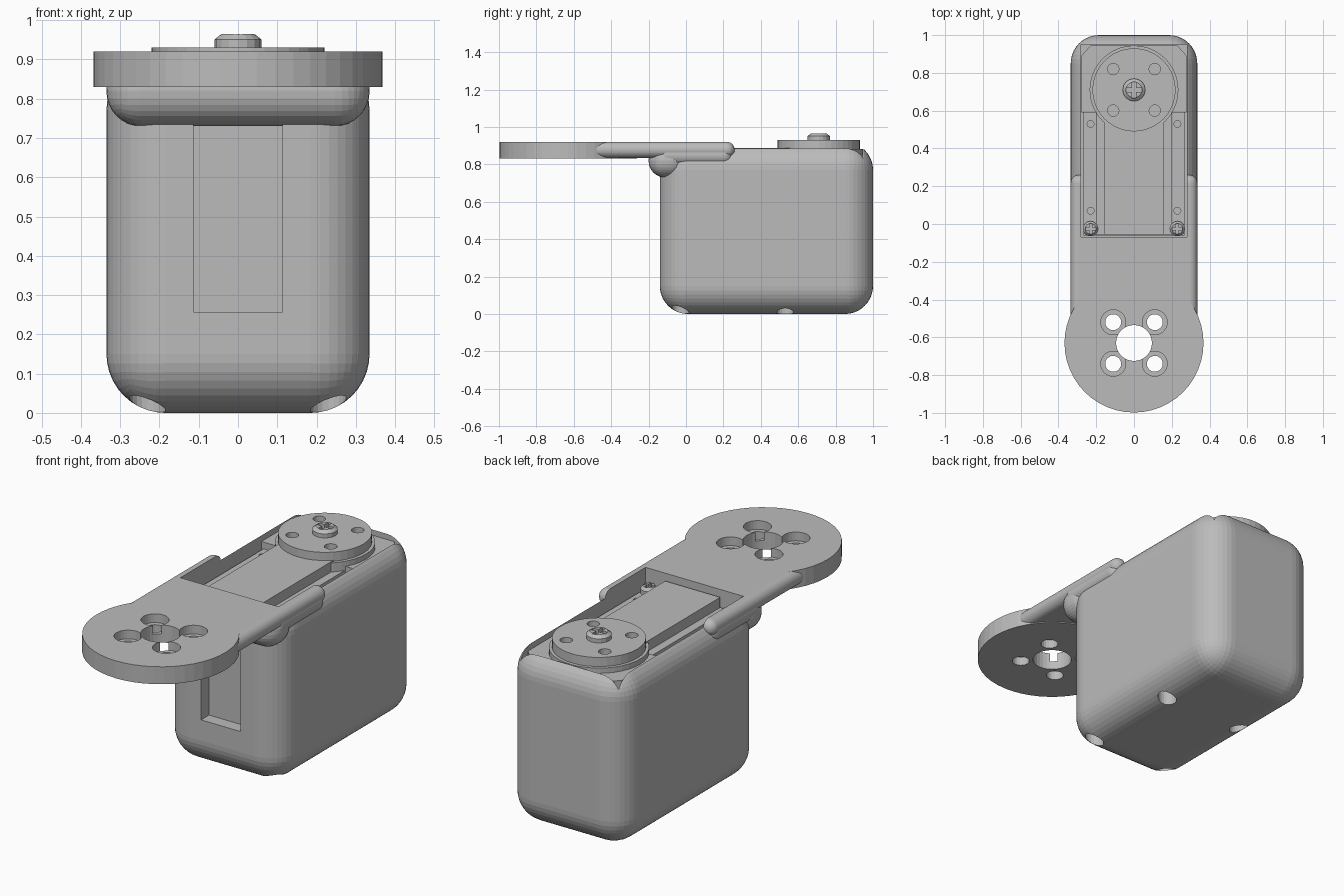
import bpy, bmesh, math
from mathutils import Matrix, Vector

cube = bpy.data.objects.get("Cube")
if cube:
    bpy.data.objects.remove(cube, do_unlink=True)

grey = bpy.data.materials.new("plain grey")
grey.use_nodes = True
COLOUR = (0.5, 0.5, 0.5, 1)
grey.diffuse_color = COLOUR
grey.node_tree.nodes["Principled BSDF"].inputs["Base Color"].default_value = COLOUR


def finish(name, bm):
    bmesh.ops.recalc_face_normals(bm, faces=bm.faces)
    mesh = bpy.data.meshes.new(name)
    bm.to_mesh(mesh)
    bm.free()
    mesh.materials.append(grey)
    ob = bpy.data.objects.new(name, mesh)
    bpy.context.collection.objects.link(ob)
    return ob


def box(name, x, y, z, radius=0, segments=10):
    """Box between (min, max) pairs, with all edges rounded if radius is set."""
    bm = bmesh.new()
    bmesh.ops.create_cube(bm, size=1)
    for v in bm.verts:
        v.co = Vector([(a + b) / 2 + c * (b - a) for c, (a, b) in zip(v.co, (x, y, z))])
    if radius:
        bmesh.ops.bevel(bm, geom=bm.edges[:], offset=radius, segments=segments,
                        profile=0.5, affect='EDGES', clamp_overlap=True)
    return finish(name, bm)


def cylinder(name, x, y, z, r, sides=32, top=None):
    bm = bmesh.new()
    bmesh.ops.create_cone(bm, cap_ends=True, segments=sides, radius1=r,
                          radius2=r if top is None else top, depth=z[1] - z[0],
                          matrix=Matrix.Translation((x, y, (z[0] + z[1]) / 2)))
    return finish(name, bm)


def prism(name, points, z):
    bm = bmesh.new()
    face = bm.faces.new([bm.verts.new((px, py, z[0])) for px, py in points])
    new = bmesh.ops.extrude_face_region(bm, geom=[face])["geom"]
    bmesh.ops.translate(bm, vec=(0, 0, z[1] - z[0]),
                        verts=[v for v in new if isinstance(v, bmesh.types.BMVert)])
    return finish(name, bm)


def combine(target, others, operation='DIFFERENCE'):
    """Apply booleans to target and remove the helper objects."""
    for other in others:
        other.hide_render = True
        mod = target.modifiers.new("cut", 'BOOLEAN')
        mod.operation, mod.object, mod.solver = operation, other, 'EXACT'
    bpy.context.view_layer.update()
    deps = bpy.context.evaluated_depsgraph_get()
    mesh = bpy.data.meshes.new_from_object(target.evaluated_get(deps))
    target.modifiers.clear()
    target.data = mesh
    for other in others:
        bpy.data.objects.remove(other, do_unlink=True)


def cavity():
    return box("cavity_cutter", (-0.28, 0.28), (-0.07, 0.95), (0.68, 1.2))


def four(name, cx, cy, dx, dy, z, r, sides=20):
    return [cylinder(name, cx + i * dx, cy + j * dy, z, r, sides)
            for i in (-1, 1) for j in (-1, 1)]


# Rounded housing with cavity, front window and screw holes underneath
housing = box("housing", (-0.335, 0.335), (-0.14, 1.0), (0, 0.92), 0.15)
window = box("window_cutter", (-0.113, 0.113), (-0.3, -0.075), (0.257, 0.735))
combine(housing, [cavity(), window] + four("screw_hole", 0, 0.25, 0.23, 0.28, (-0.1, 0.25), 0.046))

# Mounting arm: disc blended into a rounded plate with two side prongs
CY = -0.63
arm = cylinder("mounting_arm", 0, CY, (0.83, 0.92), 0.368, 48)
plate = box("plate", (-0.335, 0.335), (-0.56, 0.26), (0.835, 0.92), 0.042, 8)
combine(arm, [plate], 'UNION')
combine(arm, [cavity(), cylinder("hub_hole", 0, CY, (0.7, 1), 0.095)]
        + four("bolt_hole", 0, CY, 0.11, 0.11, (0.7, 1), 0.042)
        + four("counterbore", 0, CY, 0.11, 0.11, (0.875, 1), 0.066, 28))

# Rounded support between the arm and the housing
support = box("arm_support", (-0.335, 0.335), (-0.2, 0.0), (0.73, 0.91), 0.088, 8)
wedge = box("wedge", (-0.335, 0.335), (-0.15, 0.25), (0.795, 0.9), 0.05, 8)
combine(support, [wedge], 'UNION')
combine(support, [cavity()])

# Motor flange with mounting holes
flange = box("motor_flange", (-0.268, 0.268), (-0.06, 0.6), (0.6, 0.82))
combine(flange, four("flange_hole", 0, 0.3, 0.23, 0.23, (0.77, 0.9), 0.018, 16))

# Raised motor block with a lower stepped base
box("motor_step", (-0.2, 0.2), (-0.055, 0.6), (0.7, 0.835))
box("motor_block", (-0.157, 0.157), (-0.055, 0.6), (0.7, 0.888))

# Gearbox end with clipped rear corners, and the round boss
prism("gearbox", [(-0.279, 0.59), (0.279, 0.59), (0.279, 0.89), (0.23, 0.945),
                  (-0.23, 0.945), (-0.279, 0.89)], (0.6, 0.855))
cylinder("gearbox_boss", 0, 0.71, (0.7, 0.882), 0.235, 40)

# Output horn with four holes
horn = cylinder("output_horn", 0, 0.71, (0.883, 0.93), 0.22, 40)
combine(horn, four("horn_hole", 0, 0.71, 0.11, 0.11, (0.89, 1), 0.03))


def screw(name, x, y, z, r, height):
    """Domed screw head with a cross slot."""
    head = cylinder(name, x, y, (z, z + height * 0.6), r, 16)
    dome = cylinder("dome", x, y, (z + height * 0.6, z + height), r, 16, r * 0.7)
    combine(head, [dome], 'UNION')
    a, b = r * 0.7, r * 0.17
    slots = [box("slot", (x - p, x + p), (y - q, y + q), (z + height * 0.4, z + 0.2))
             for p, q in ((a, b), (b, a))]
    combine(head, slots)


# Screws on the horn and the flange
screw("horn_screw", 0, 0.71, 0.929, 0.06, 0.036)
for side, label in ((1, "left"), (-1, "right")):
    screw(label + "_flange_screw", side * 0.23, -0.025, 0.819, 0.04, 0.04)
